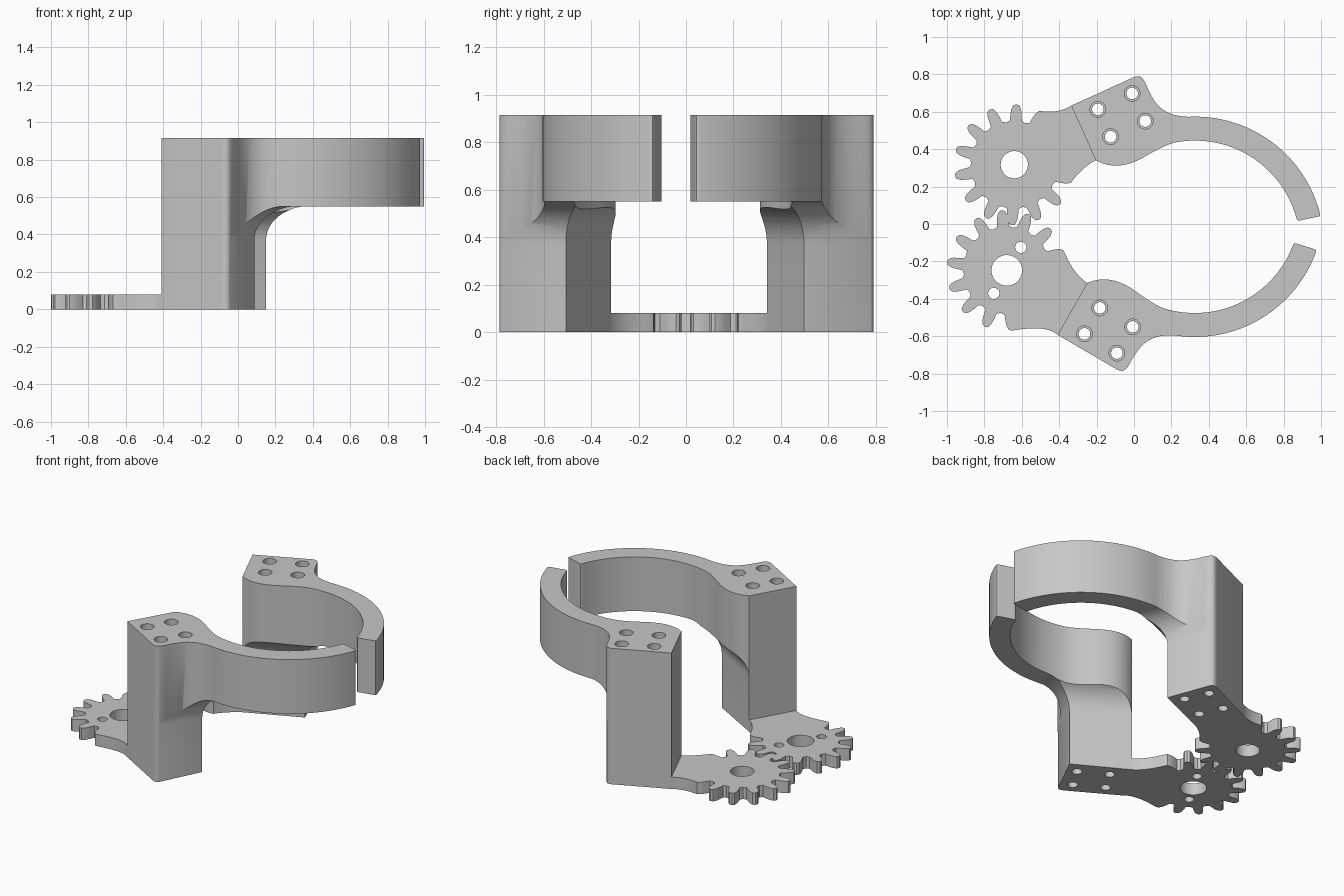
import bpy, bmesh
from math import sin, cos, pi, radians
from mathutils import Vector, Matrix
from mathutils.geometry import interpolate_bezier

if "Cube" in bpy.data.objects:
    bpy.data.objects.remove(bpy.data.objects["Cube"], do_unlink=True)

grey = bpy.data.materials.new("light grey")
grey.use_nodes = True
grey.diffuse_color = (0.57, 0.57, 0.57, 1)
grey.node_tree.nodes["Principled BSDF"].inputs["Base Color"].default_value = grey.diffuse_color

PLATE, ARCH, TOP = 0.08, 0.55, 0.915
COVE = 0.18
PIVOT = Vector((-0.64, 0.317))
# Corners of the square post: back pair, then inner front and outer front
P0, P1, P2, P3 = [Vector(p) for p in ((-0.335, 0.633), (-0.205, 0.341), (0.15, 0.497), (0.037, 0.8))]
RING = Vector((0.326, -0.116))
R_IN, R_OUT = 0.562, 0.69
TEETH = 14
SCREWS = ((-0.193, 0.613), (-0.01, 0.698), (0.06, 0.55), (-0.125, 0.467))


def polar(c, r, a):
    return Vector((c[0] + r * cos(a), c[1] + r * sin(a)))


def arc(c, r, a0, a1, n):
    return [polar(c, r, radians(a0 + (a1 - a0) * i / n)) for i in range(n + 1)]


def curve(a, b, c, d, n=10):
    pts = interpolate_bezier(*[Vector((p[0], p[1], 0)) for p in (a, b, c, d)], n + 1)
    return [p.to_2d() for p in pts]


def tidy(pts):
    out = []
    for p in pts:
        if not out or (p - out[-1]).length > 1e-4:
            out.append(p)
    if (out[0] - out[-1]).length < 1e-4:
        out.pop()
    return out


def prism(name, pts, z0, z1, frame=Matrix()):
    """Extrude a 2D outline; frame maps it somewhere else."""
    bm = bmesh.new()
    face = bm.faces.new([bm.verts.new((p[0], p[1], z0)) for p in tidy(pts)])
    ext = bmesh.ops.extrude_face_region(bm, geom=[face])
    verts = [v for v in ext["geom"] if isinstance(v, bmesh.types.BMVert)]
    bmesh.ops.translate(bm, verts=verts, vec=(0, 0, z1 - z0))
    bm.transform(frame)
    bm.normal_update()
    bmesh.ops.recalc_face_normals(bm, faces=bm.faces)
    if bm.calc_volume(signed=True) < 0:
        bmesh.ops.reverse_faces(bm, faces=bm.faces)
    mesh = bpy.data.meshes.new(name)
    bm.to_mesh(mesh)
    bm.free()
    ob = bpy.data.objects.new(name, mesh)
    bpy.context.scene.collection.objects.link(ob)
    return ob


def cut(ob, cutter):
    """Subtract the cutter for good and remove it."""
    cutter.hide_render = True
    mod = ob.modifiers.new("cut", "BOOLEAN")
    mod.operation, mod.solver, mod.object = "DIFFERENCE", "EXACT", cutter
    bpy.context.view_layer.update()
    mesh = bpy.data.meshes.new_from_object(ob.evaluated_get(bpy.context.evaluated_depsgraph_get()))
    ob.modifiers.clear()
    ob.data = mesh
    bpy.data.objects.remove(cutter, do_unlink=True)


def drill(ob, c, r, z0, z1):
    cut(ob, prism("drill", arc(c, r, 0, 360, 32), z0, z1))


def cove_cutter(a, b):
    """Space beside the wall a-b, ending in a cove under the arch."""
    along = (b - a).normalized()
    out = Vector((along.y, -along.x))
    prof = [Vector((0, -0.1))]
    for i in range(13):
        t = pi / 2 * i / 12
        prof.append(Vector((COVE - COVE * cos(t), ARCH - COVE + COVE * sin(t))))
    prof += [Vector((2, ARCH)), Vector((2, -0.1))]
    frame = Matrix(((out.x, 0, -along.x, a.x), (out.y, 0, -along.y, a.y), (0, 1, 0, 0), (0, 0, 0, 1)))
    return prism("cove", prof, -2, 2, frame)


def finger(name):
    """Square post with a curved jaw and four counterbored screw holes."""
    inner = curve(P1, (-0.10, 0.281), (0.0, 0.324), (0.075, 0.37))
    inner += curve((0.075, 0.37), (0.13, 0.401), (0.18, 0.428), polar(RING, R_IN, radians(100)))
    inner += arc(RING, R_IN, 100, 16, 40)
    tip = curve(polar(RING, R_IN, radians(16)), polar(RING, R_IN, radians(13.6)),
                polar(RING, R_IN, radians(13.6)), polar(RING, R_IN + 0.025, radians(13.5)), 6)
    tip += curve(polar(RING, R_OUT - 0.025, radians(13.3)), polar(RING, R_OUT, radians(13.2)),
                 polar(RING, R_OUT, radians(13.2)), polar(RING, R_OUT, radians(15.3)), 6)
    outer = arc(RING, R_OUT, 15.3, 93, 40)
    outer += curve(outer[-1], (0.14, 0.577), (0.105, 0.657), (0.068, 0.737))
    outer += curve((0.068, 0.737), (0.045, 0.797), (0.025, 0.797), (-0.01, 0.781))
    ob = prism(name, [P0] + inner + tip + outer, 0, TOP)
    cut(ob, cove_cutter(P1, P2))
    cut(ob, cove_cutter(P2, P3))
    for s in SCREWS:
        drill(ob, s, 0.031, -0.1, 1)
        drill(ob, s, 0.042, 0.3, 1)
    return ob


def gear_plate(name, first, steps, bore, extra=()):
    """Partial gear whose end teeth run into the neck under the post."""
    pitch = 2 * pi / TEETH
    side = ((0, 0.323), (0.11, 0.318), (0.2, 0.296), (0.25, 0.268), (0.3, 0.238))
    pts = []
    for k in range(steps + 1):
        a = radians(first) + k * pitch
        if k:
            pts += [polar(PIVOT, r, a - f * pitch) for f, r in reversed(side)]
        if k < steps:
            pts += [polar(PIVOT, r, a + f * pitch) for f, r in side]
            pts.append(polar(PIVOT, 0.23, a + pitch / 2))
    pts += curve(pts[-1], (-0.30, 0.267), (-0.26, 0.312), P1)
    pts += curve(P0, (-0.38, 0.602), (-0.44, 0.597), pts[0])
    ob = prism(name, pts, 0, PLATE)
    drill(ob, PIVOT, bore, -0.1, 0.2)
    for e in extra:
        drill(ob, PIVOT + Vector(e), 0.03, -0.1, 0.2)
    return ob


def finish(ob, matrix=Matrix()):
    bm = bmesh.new()
    bm.from_mesh(ob.data)
    bm.transform(matrix)
    if matrix.determinant() < 0:
        bmesh.ops.reverse_faces(bm, faces=bm.faces)
    bm.normal_update()
    bm.to_mesh(ob.data)
    bm.free()
    ob.data.materials.clear()
    ob.data.materials.append(grey)
    bpy.ops.object.select_all(action="DESELECT")
    ob.select_set(True)
    bpy.context.view_layer.objects.active = ob
    bpy.ops.object.shade_smooth_by_angle(angle=radians(30))


# The front arm is the mirrored arm swung about its own gear centre
swing = (Matrix.Translation((-0.68, -0.248, 0)) @ Matrix.Rotation(radians(-5.75), 4, "Z")
         @ Matrix.Diagonal((1, -1, 1, 1)) @ Matrix.Translation((-PIVOT.x, -PIVOT.y, 0)))

finish(finger("back_finger"))
finish(gear_plate("back_gear_plate", 62.3, 11, 0.073))
finish(finger("front_finger"), swing)
finish(gear_plate("front_gear_plate", 79.5, 10, 0.082, ((0.062, -0.13), (-0.057, 0.129))), swing)
